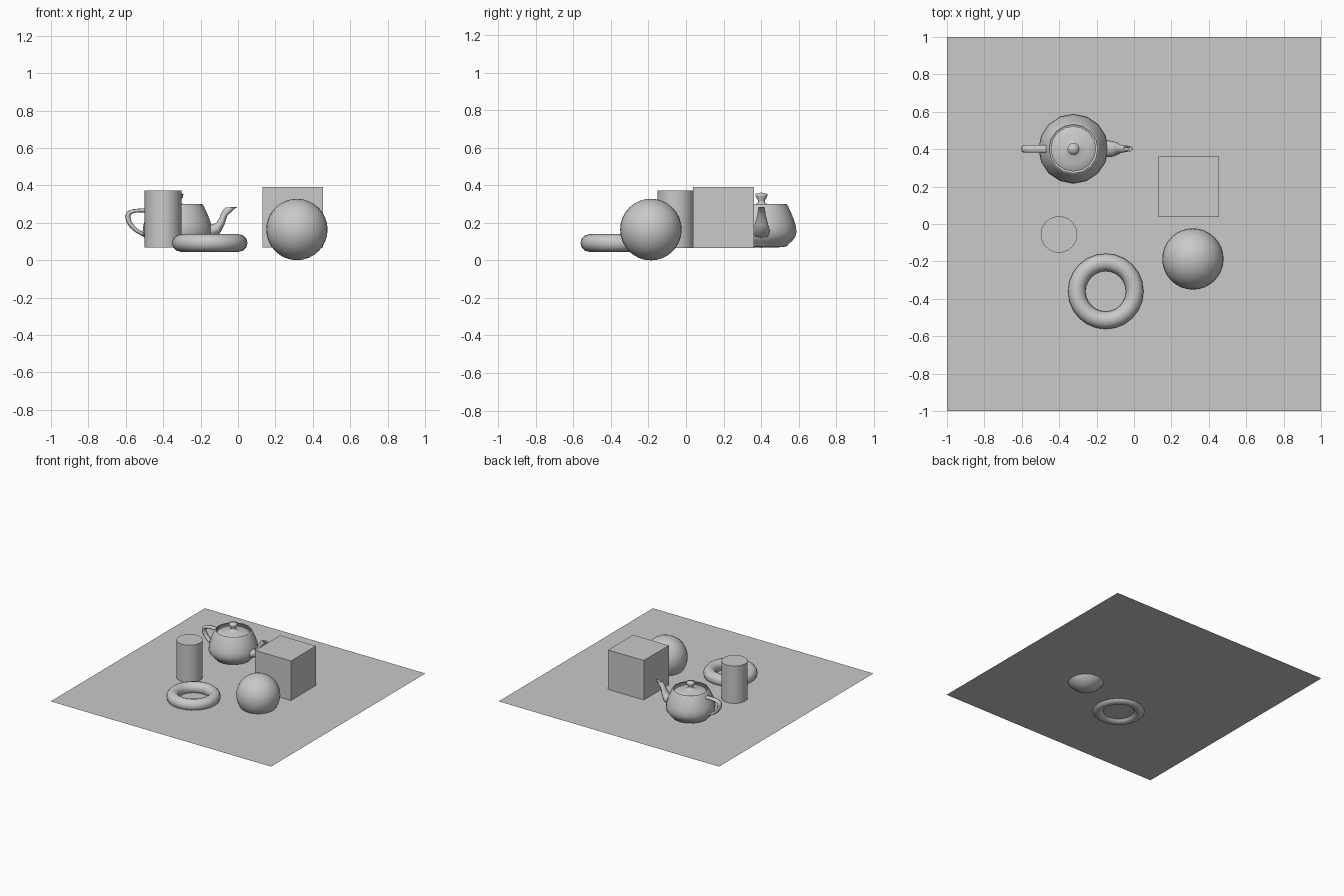
import bpy, bmesh, math
from mathutils import Vector

if "Cube" in bpy.data.objects:
    bpy.data.objects.remove(bpy.data.objects["Cube"])

grey = bpy.data.materials.new("plain_grey")
grey.use_nodes = True
grey.diffuse_color = (0.588, 0.588, 0.588, 1)
grey.node_tree.nodes["Principled BSDF"].inputs["Base Color"].default_value = grey.diffuse_color

FLOOR = 0.067
SCALE = 0.0933
TEAPOT = Vector((-0.324, 0.402, FLOOR))


def finish(name):
    obj = bpy.context.object
    obj.name = obj.data.name = name
    obj.data.materials.append(grey)
    return obj


def smooth_by_angle():
    bpy.ops.object.shade_smooth_by_angle(angle=math.radians(40))


def bezier(pts, t):
    a, b, c, d = (Vector(p) for p in pts)
    s = 1 - t
    return a * s**3 + b * 3 * s * s * t + c * 3 * s * t * t + d * t**3


def chain(pts, steps=4):
    """Sample joined cubic curves; each shares its end with the next."""
    out = [Vector(pts[0])]
    for i in range(0, len(pts) - 1, 3):
        out += [bezier(pts[i:i + 4], k / steps) for k in range(1, steps + 1)]
    return out


def skin(name, rings):
    """Join closed rings of points into a smooth teapot part."""
    bm = bmesh.new()
    rows = [[bm.verts.new(p) for p in ring] for ring in rings]
    n = len(rows[0])
    for r0, r1 in zip(rows, rows[1:]):
        for i in range(n):
            j = (i + 1) % n
            bm.faces.new((r0[i], r0[j], r1[j], r1[i]))
    bmesh.ops.remove_doubles(bm, verts=bm.verts, dist=1e-4)
    bmesh.ops.recalc_face_normals(bm, faces=bm.faces)
    mesh = bpy.data.meshes.new(name)
    bm.to_mesh(mesh)
    bm.free()
    mesh.shade_smooth()
    mesh.materials.append(grey)
    obj = bpy.data.objects.new(name, mesh)
    obj.location = TEAPOT
    obj.scale = (SCALE,) * 3
    bpy.context.collection.objects.link(obj)


def lathe(name, profile, sides=16):
    turns = [math.tau * i / sides for i in range(sides)]
    skin(name, [[(r * math.cos(a), r * math.sin(a), z) for a in turns]
                for r, z in chain(profile)])


def tube(name, outer, inner, widths):
    """Sweep a rounded section between two side outlines."""
    rings = []
    for o, i, w in zip(chain(outer), chain(inner), chain([(v, 0) for v in widths])):
        corners = [(o.x, 0, o.y), (o.x, w.x, o.y), (i.x, w.x, i.y), (i.x, 0, i.y)]
        half = [bezier(corners, k / 4) for k in range(5)]
        rings.append(half + [Vector((p.x, -p.y, p.z)) for p in half[3:0:-1]])
    skin(name, rings)


# Ground sheet
bpy.ops.mesh.primitive_plane_add(size=2, location=(0, 0, FLOOR))
finish("ground_sheet")

# Box
bpy.ops.mesh.primitive_cube_add(size=0.324, location=(0.292, 0.199, FLOOR + 0.162))
finish("box")

# Cylinder
bpy.ops.mesh.primitive_cylinder_add(vertices=18, radius=0.098, depth=0.306,
                                    location=(-0.401, -0.056, FLOOR + 0.153),
                                    rotation=(0, 0, math.pi / 2))
finish("cylinder")
smooth_by_angle()

# Ball, sunk through the sheet
bpy.ops.mesh.primitive_uv_sphere_add(segments=32, ring_count=16, radius=0.164,
                                     location=(0.315, -0.187, 0.164))
finish("ball")
smooth_by_angle()

# Ring
bpy.ops.mesh.primitive_torus_add(major_segments=24, minor_segments=12,
                                 major_radius=0.155, minor_radius=0.047,
                                 location=(-0.151, -0.36, 0.092))
finish("ring")
smooth_by_angle()

# Teapot body with rim and base
lathe("teapot_body", [(1.4, 2.4), (1.34, 2.53), (1.44, 2.53), (1.5, 2.4),
                      (1.75, 1.88), (2, 1.35), (2, 0.9),
                      (2, 0.45), (1.5, 0.23), (1.5, 0.15),
                      (1.5, 0.08), (1.43, 0), (0, 0)])

# Teapot lid with knob
lathe("teapot_lid", [(0, 3.15), (0.8, 3.15), (0, 2.7), (0.2, 2.55),
                     (0.4, 2.4), (1.3, 2.4), (1.3, 2.25)])

# Teapot handle
tube("teapot_handle",
     [(-1.5, 2.25), (-2.5, 2.25), (-3, 2.25), (-3, 1.8),
      (-3, 1.35), (-2.65, 0.94), (-1.9, 0.6)],
     [(-1.6, 2.03), (-2.3, 2.03), (-2.7, 2.03), (-2.7, 1.8),
      (-2.7, 1.58), (-2.5, 1.13), (-2, 0.9)],
     [0.3] * 7)

# Teapot spout
tube("teapot_spout",
     [(1.7, 0.45), (3.1, 0.68), (2.4, 1.88), (3.3, 2.25),
      (3.53, 2.34), (3.45, 2.36), (3.2, 2.25)],
     [(1.7, 1.28), (2.6, 1.28), (2.3, 1.95), (2.7, 2.25),
      (2.8, 2.33), (2.9, 2.33), (2.8, 2.25)],
     [0.66, 0.66, 0.25, 0.25, 0.25, 0.15, 0.15])
